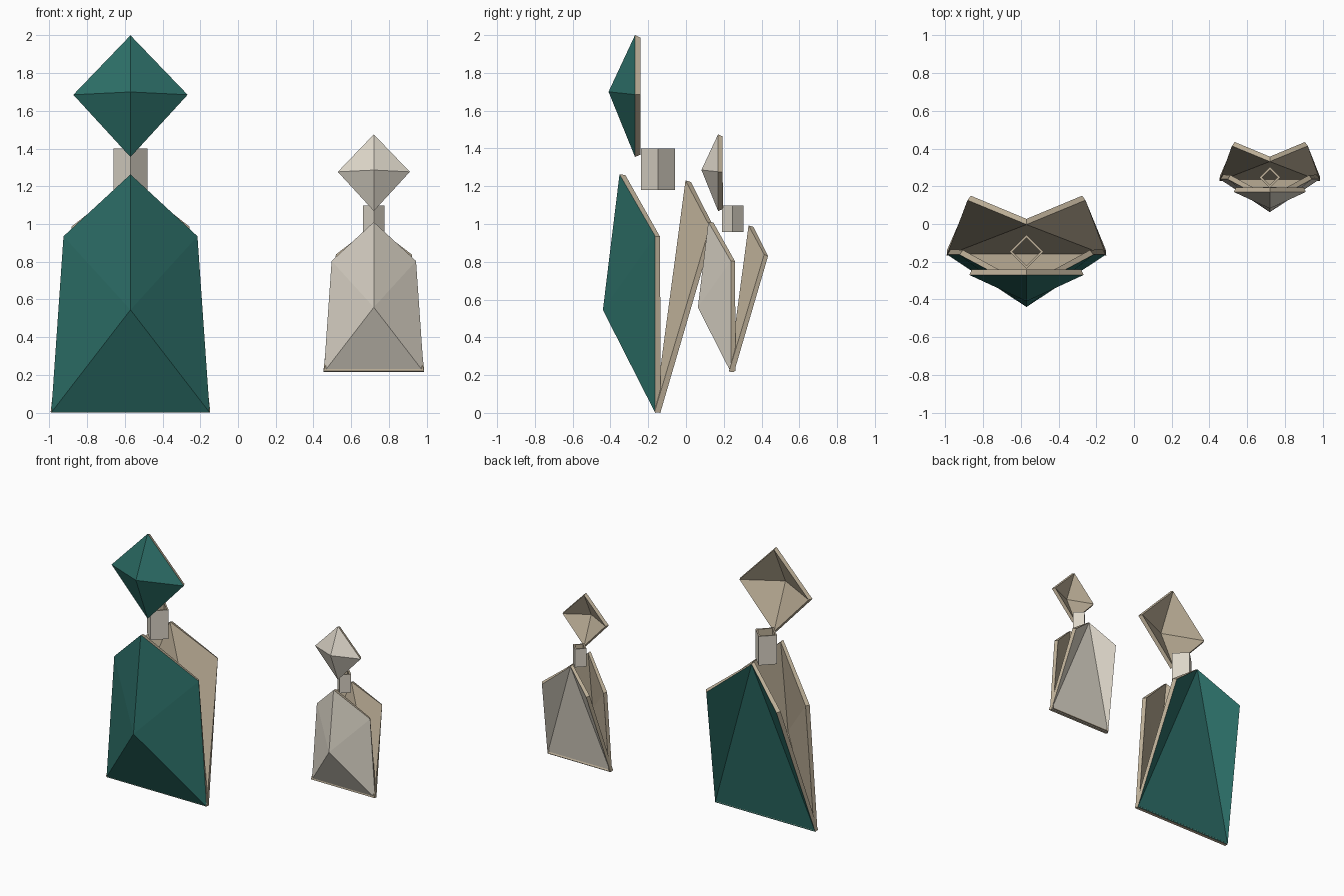
import bpy
from mathutils import Vector

if "Cube" in bpy.data.objects:
    bpy.data.objects.remove(bpy.data.objects["Cube"])


def material(name, rgb):
    m = bpy.data.materials.new(name)
    m.diffuse_color = (*rgb, 1)
    m.use_nodes = True
    m.node_tree.nodes["Principled BSDF"].inputs["Base Color"].default_value = m.diffuse_color
    return m


TEAL = material("teal", (0.025, 0.155, 0.135))
PALE = material("pale_stone", (0.72, 0.67, 0.58))
BEIGE = material("beige_lining", (0.52, 0.44, 0.32))


def shell(name, verts, faces, place, outer, thickness):
    """Flat-faced folded sheet: coloured outside, beige inside and rim."""
    origin, scale = place
    mesh = bpy.data.meshes.new(name)
    mesh.from_pydata([Vector(v) * scale + origin for v in verts], [], faces)
    mesh.materials.append(outer)
    mesh.materials.append(BEIGE)
    obj = bpy.data.objects.new(name, mesh)
    bpy.context.collection.objects.link(obj)
    mod = obj.modifiers.new("thickness", 'SOLIDIFY')
    mod.thickness = thickness
    mod.offset = -1
    mod.material_offset = 1
    mod.material_offset_rim = 1


def fan(centre, ring, closed=True, flip=False):
    """Triangles joining a centre point to the points around it."""
    n = len(ring)
    faces = [(0, i + 1, (i + 1) % n + 1) for i in range(n if closed else n - 1)]
    return [centre] + ring, [f[::-1] for f in faces] if flip else faces


def figure(prefix, place, colour, t):
    # head: shallow four-sided pyramid, open at the back
    shell(prefix + "_head", *fan((0, -0.41, 1.70), [
        (0, -0.27, 1.355), (0.303, -0.27, 1.685),
        (0, -0.27, 2.0), (-0.303, -0.27, 1.685)]), place, colour, t)

    # body front: faceted panel rising to a point
    shell(prefix + "_body_front", *fan((0, -0.44, 0.545), [
        (-0.42, -0.163, 0), (0.42, -0.163, 0), (0.355, -0.163, 0.935),
        (0, -0.352, 1.263), (-0.355, -0.163, 0.935)]), place, colour, t)

    # body back: leaning panel with side wings folded backwards
    shell(prefix + "_body_back", *fan((0, 0.027, 1.222), [
        (-0.295, 0.15, 0.977), (-0.42, -0.136, 0),
        (0.42, -0.136, 0), (0.295, 0.15, 0.977)],
        closed=False, flip=True), place, colour, t)

    # neck: open square tube turned on its corner
    r, y = 0.09, -0.148
    corners = [(0, y - r), (r, y), (0, y + r), (-r, y)]
    verts = [(cx, cy, z) for z in (1.18, 1.40) for cx, cy in corners]
    sides = [(i, (i + 1) % 4, (i + 1) % 4 + 4, i + 4) for i in range(4)]
    shell(prefix + "_neck", verts, sides, place, PALE, 0.016)


figure("large", (Vector((-0.57, 0, 0)), 1.0), TEAL, 0.031)
figure("small", (Vector((0.72, 0.34, 0.215)), 0.63), PALE, 0.027)
